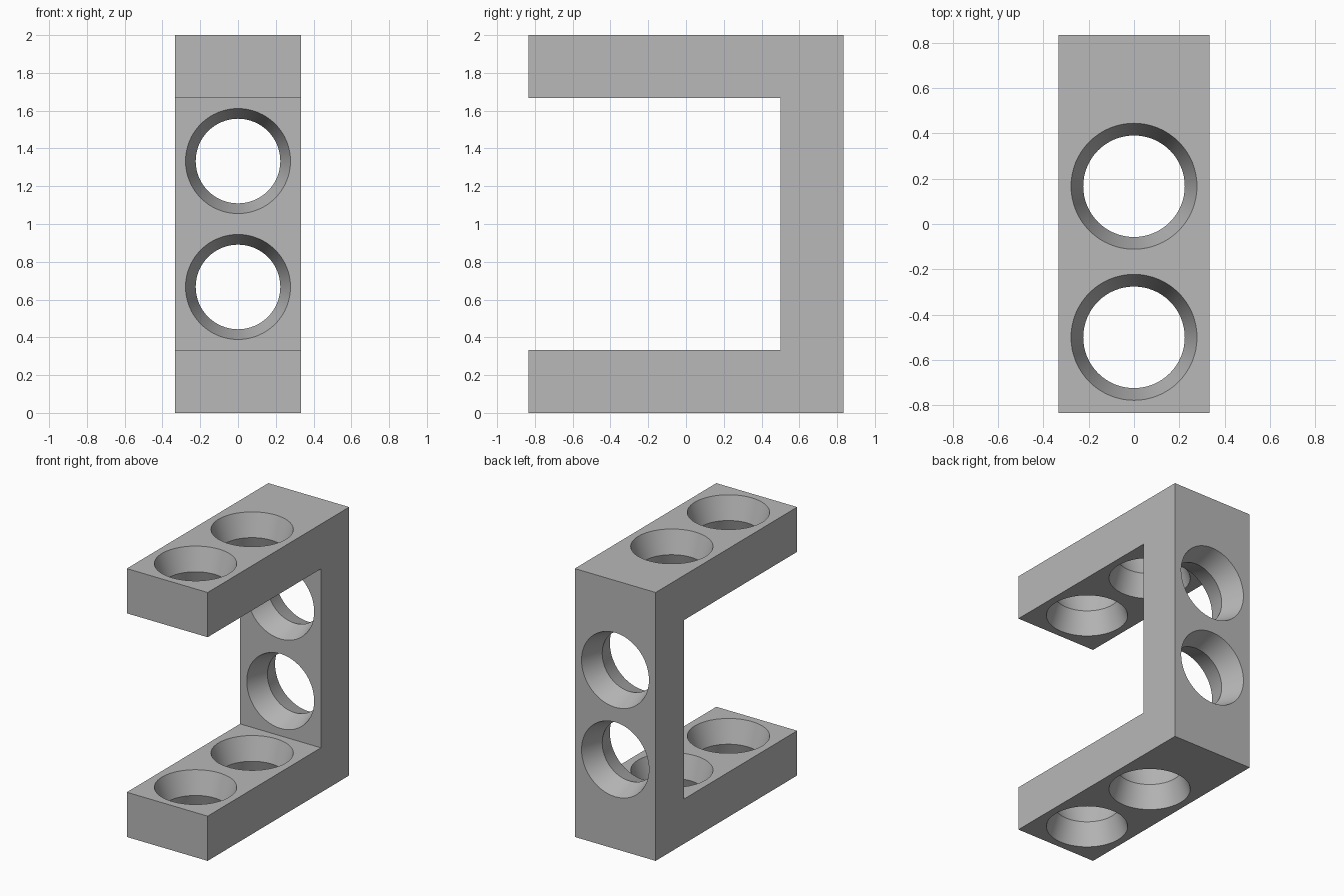
import bpy
import bmesh
import math
from mathutils import Matrix, Vector

cube = bpy.data.objects.get("Cube")
if cube:
    bpy.data.objects.remove(cube, do_unlink=True)

U = 1 / 3          # half width, and thickness of every bar
RIM, WAIST = 0.278, 0.224

grey = bpy.data.materials.new("light grey")
grey.use_nodes = True
colour = (0.48, 0.48, 0.48, 1)
grey.diffuse_color = colour
grey.node_tree.nodes["Principled BSDF"].inputs["Base Color"].default_value = colour


def add_object(name, bm):
    bmesh.ops.recalc_face_normals(bm, faces=bm.faces)
    mesh = bpy.data.meshes.new(name)
    bm.to_mesh(mesh)
    bm.free()
    mesh.materials.append(grey)
    obj = bpy.data.objects.new(name, mesh)
    bpy.context.collection.objects.link(obj)
    return obj


# C-shaped bracket: side profile extruded across the width
front, back, inner, top = -2.5 * U, 2.5 * U, 1.5 * U, 6 * U
profile = [(front, 0), (back, 0), (back, top), (front, top),
           (front, top - U), (inner, top - U), (inner, U), (front, U)]
bm = bmesh.new()
side = bm.faces.new([bm.verts.new((-U, y, z)) for y, z in profile])
extruded = bmesh.ops.extrude_face_region(bm, geom=[side])["geom"]
bmesh.ops.translate(bm, vec=(2 * U, 0, 0),
                    verts=[v for v in extruded if isinstance(v, bmesh.types.BMVert)])
bracket = add_object("bracket", bm)

# Hourglass cutters: a pair of cones narrowing to a waist at mid thickness
over = 0.02
wide = RIM + (RIM - WAIST) * over / (U / 2)


def hole_cutter(name, centre, rotation):
    bm = bmesh.new()
    rings = []
    for h, r in ((-U / 2 - over, wide), (0, WAIST), (U / 2 + over, wide)):
        matrix = Matrix.Translation(centre) @ rotation @ Matrix.Translation((0, 0, h))
        rings.append(bmesh.ops.create_circle(bm, segments=64, radius=r, matrix=matrix)["verts"])
    for low, high in zip(rings, rings[1:]):
        for i in range(len(low)):
            j = (i + 1) % len(low)
            bm.faces.new((low[i], low[j], high[j], high[i]))
    bm.faces.new(rings[0])
    bm.faces.new(rings[-1])
    cutter = add_object(name, bm)
    cutter.hide_render = True
    return cutter


flat = Matrix.Identity(4)
upright = Matrix.Rotation(math.pi / 2, 4, "X")
holes = [(Vector((0, y, z)), flat) for z in (U / 2, top - U / 2) for y in (-1.5 * U, 0.5 * U)]
holes += [(Vector((0, 2 * U, z)), upright) for z in (2 * U, 4 * U)]
cutters = []
for i, (centre, rotation) in enumerate(holes):
    cutter = hole_cutter(f"hole_cutter_{i + 1}", centre, rotation)
    cutters.append(cutter)
    cut = bracket.modifiers.new(cutter.name, "BOOLEAN")
    cut.operation = "DIFFERENCE"
    cut.solver = "EXACT"
    cut.object = cutter

# Apply the cuts, drop the cutters and smooth the hole walls
bpy.ops.object.select_all(action="DESELECT")
bracket.select_set(True)
bpy.context.view_layer.objects.active = bracket
for name in [m.name for m in bracket.modifiers]:
    bpy.ops.object.modifier_apply(modifier=name)
for cutter in cutters:
    bpy.data.objects.remove(cutter, do_unlink=True)
bpy.ops.object.shade_smooth_by_angle(angle=math.radians(20))
